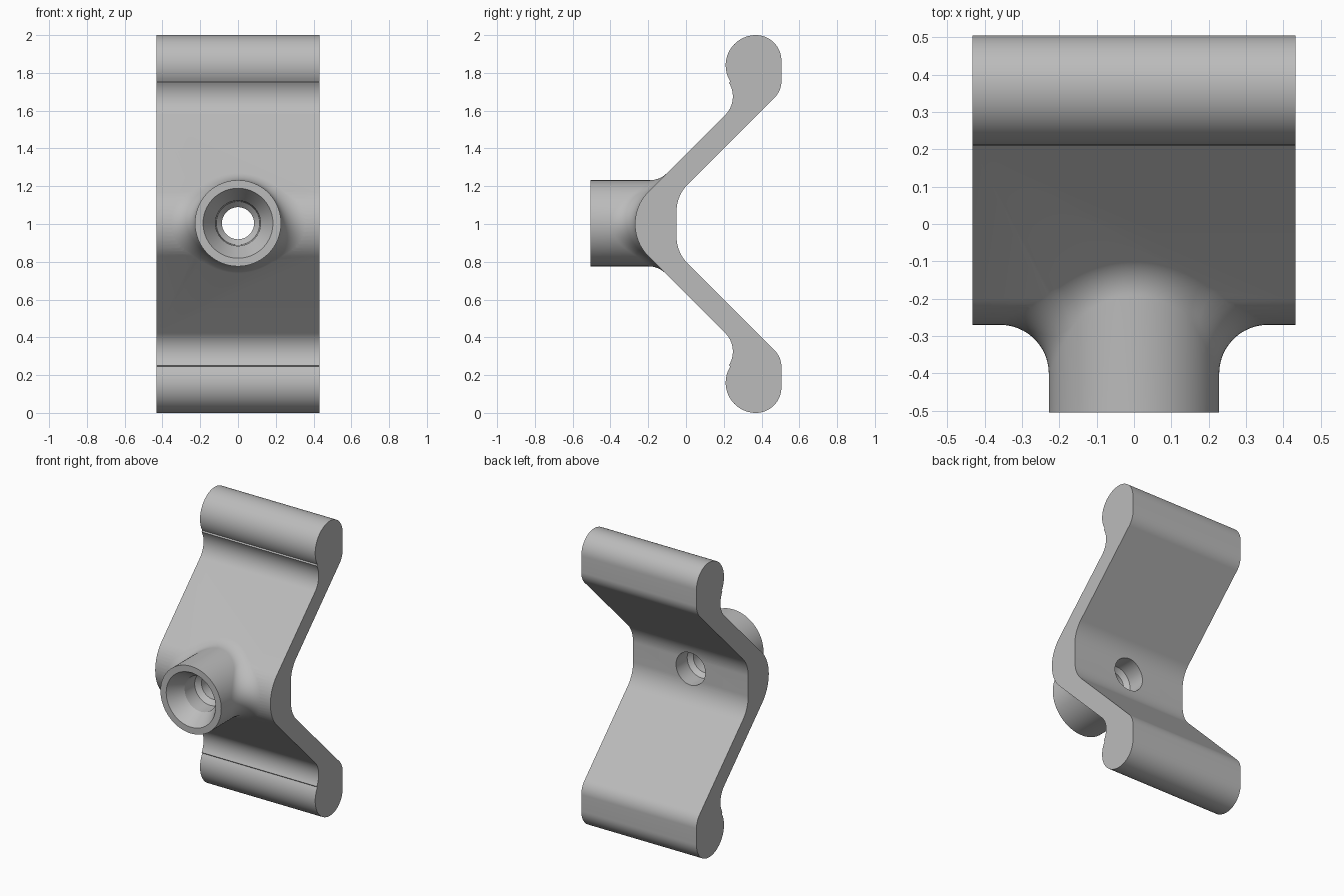
import bpy, bmesh
from math import sin, cos, tan, atan, sqrt, radians, pi

cube = bpy.data.objects.get("Cube")
if cube:
    bpy.data.objects.remove(cube, do_unlink=True)

grey = bpy.data.materials.new("plain grey")
grey.use_nodes = True
colour = (0.5, 0.5, 0.5, 1)
grey.diffuse_color = colour
grey.node_tree.nodes["Principled BSDF"].inputs["Base Color"].default_value = colour

HALF_WIDTH = 0.432
BOSS_Z, BOSS_R, FRONT = 1.004, 0.228, -0.505


def make_object(name, bm):
    bmesh.ops.recalc_face_normals(bm, faces=bm.faces[:])
    mesh = bpy.data.meshes.new(name)
    bm.to_mesh(mesh)
    bm.free()
    mesh.materials.append(grey)
    ob = bpy.data.objects.new(name, mesh)
    bpy.context.scene.collection.objects.link(ob)
    return ob


def arc(cy, cz, r, start, end, steps=16):
    angles = [radians(start + (end - start) * i / steps) for i in range(steps + 1)]
    return [(cy + r * cos(a), cz + r * sin(a)) for a in angles]


def skin(bm, rings):
    """Join neighbouring closed rings of vertices with quads."""
    for a, b in zip(rings, rings[1:]):
        for i in range(len(a)):
            j = (i + 1) % len(a)
            bm.faces.new((a[i], a[j], b[j], b[i]))


# Bent bracket: upper half of the side profile, mirrored about mid height
upper = (arc(-0.028, 1, 0.242, 180, 135)          # front bend
         + arc(0.11, 1.675, 0.138, -45, 32)       # neck hollow
         + arc(0.37, 1.84, 0.16, 212, 90, 24)     # rounded lip
         + arc(0.37, 1.865, 0.135, 90, 0)[1:]
         + arc(0.385, 1.755, 0.12, 0, -45)        # lip heel
         + arc(0.15, 1.067, 0.2, 135, 180))       # inner bend
profile = upper + [(y, 2 - z) for y, z in reversed(upper[1:])]

bm = bmesh.new()
left, right = [[bm.verts.new((x, y, z)) for y, z in profile]
               for x in (HALF_WIDTH, -HALF_WIDTH)]
skin(bm, [left, right])
bm.faces.new(left)
bm.faces.new(right)
bracket = make_object("bracket", bm)


def bracket_front(z):
    """Front surface of the bracket at a given height."""
    h = abs(z - 1)
    return -0.028 - sqrt(0.242 ** 2 - h * h) if h < 0.171 else h - 0.37


def boss_section(angle, steps=12, fillet=0.13):
    """Boss wall and the fillet that meets the bracket, as (radius, y)."""
    def surface(r):
        return bracket_front(BOSS_Z + r * sin(angle))

    corner = surface(BOSS_R)
    slope = atan((surface(BOSS_R + 0.01) - corner) / 0.01)
    turn = (pi / 2 - slope) / 2
    t = fillet * tan(turn)
    outer = BOSS_R + t * cos(slope)
    foot = surface(outer)
    points = [(BOSS_R, FRONT)]
    for i in range(steps + 1):
        u = i / steps
        a, b, c = (1 - u) ** 2, 2 * u * (1 - u) * cos(turn), u * u
        points.append((((a + b) * BOSS_R + c * outer) / (a + b + c),
                       (a * (corner - t) + b * corner + c * foot) / (a + b + c)))
    return points + [(outer, foot + 0.03)]


# Boss, closed by a fan buried inside the bracket
angles = [2 * pi * i / 96 for i in range(96)]
bm = bmesh.new()
columns = [[bm.verts.new((r * cos(a), y, BOSS_Z + r * sin(a))) for r, y in boss_section(a)]
           for a in angles]
rings = [list(ring) for ring in zip(*columns)]
skin(bm, rings)
bm.faces.new(rings[0])
core = bm.verts.new((0, -0.16, BOSS_Z))
for i, v in enumerate(rings[-1]):
    bm.faces.new((v, rings[-1][i - 1], core))
boss = make_object("boss", bm)

# Bore cutter: countersunk mouth, then a hole with an inner ridge
bore = [(0.195, -0.515), (0.185, FRONT), (0.12, -0.40), (0.115, -0.30), (0.085, -0.27),
        (0.085, -0.20), (0.11, -0.17), (0.11, 0.1)]
bm = bmesh.new()
rings = [[bm.verts.new((r * cos(a), y, BOSS_Z + r * sin(a))) for a in angles] for r, y in bore]
skin(bm, rings)
bm.faces.new(rings[0])
bm.faces.new(rings[-1])
cutter = make_object("bore_cutter", bm)

# Merge the boss into the bracket and cut the bore through both
for operation, tool in (("UNION", boss), ("DIFFERENCE", cutter)):
    mod = bracket.modifiers.new(operation.lower(), "BOOLEAN")
    mod.operation = operation
    mod.solver = "MANIFOLD"
    mod.object = tool
depsgraph = bpy.context.evaluated_depsgraph_get()
merged = bpy.data.meshes.new_from_object(bracket.evaluated_get(depsgraph))
bracket.modifiers.clear()
bracket.data = merged
for tool in (boss, cutter):
    bpy.data.objects.remove(tool, do_unlink=True)

# Smooth curves, crisp machined edges
merged.shade_smooth()
merged.set_sharp_from_angle(angle=radians(25))
